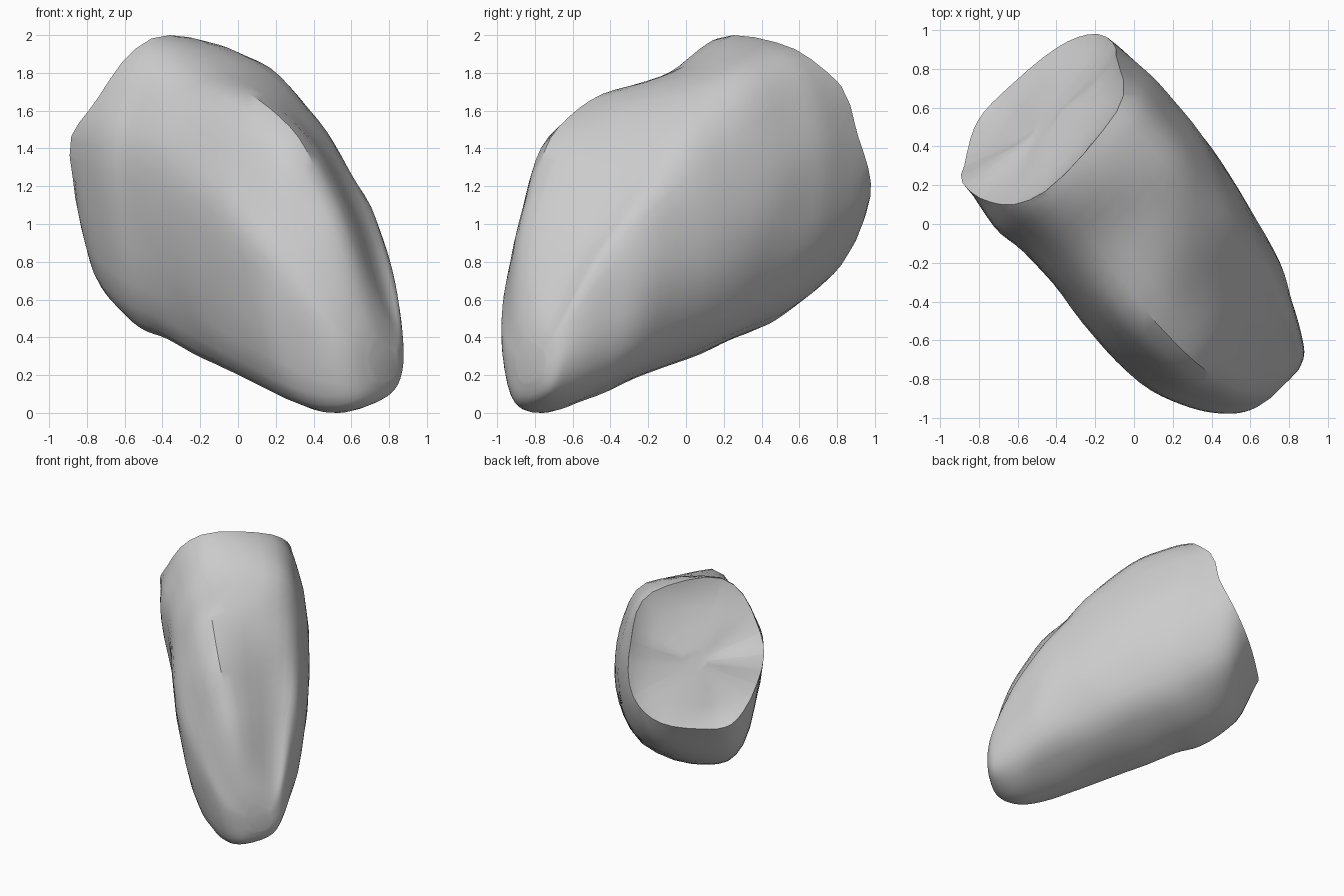
import bpy, bmesh
from math import exp
from mathutils import Vector, noise

cube = bpy.data.objects.get("Cube")
if cube:
    bpy.data.objects.remove(cube)

stone = bpy.data.materials.new("pale_grey_stone")
stone.use_nodes = True
stone.diffuse_color = (0.6, 0.6, 0.6, 1)
stone.node_tree.nodes["Principled BSDF"].inputs["Base Color"].default_value = (0.6, 0.6, 0.6, 1)


def spline(a, b, c, d, t):
    """Catmull-Rom blend between b and c."""
    return 0.5 * (2 * b + (c - a) * t + (2 * a - 5 * b + 4 * c - d) * t ** 2
                  + (3 * b - a - 3 * c + d) * t ** 3)


def place(h, w, z):
    """Turn length along the body, width and height into a position."""
    return Vector((w - h, w + h, z * 2 ** 0.5)) / 2 ** 0.5


# Sections: length, left edge, right edge, left crest, right crest, underside
sections = [
    (-1.13, -.14, .07, .38, .33, .16),
    (-1.10, -.25, .14, .56, .44, .06),
    (-1.02, -.36, .20, .90, .60, .01),
    (-.87, -.46, .28, 1.23, .90, .0),
    (-.67, -.54, .38, 1.51, 1.17, .05),
    (-.35, -.56, .47, 1.68, 1.53, .15),
    (0, -.52, .55, 1.76, 1.78, .26),
    (.3, -.50, .58, 1.92, 1.89, .36),
    (.5, -.51, .59, 1.98, 1.92, .43),
    (.77, -.45, .57, 1.98, 1.90, .60),
    (.93, -.36, .50, 1.95, 1.85, .90),
    (1.1, -.3, .42, 1.9, 1.8, 1.2),
]


def section_ring(h, left, right, crest_l, crest_r, low):
    """Closed smooth loop round one section."""
    width, tall = right - left, (crest_l + crest_r) / 2 - low
    pts = [(left, low + tall * .55), (left + width * .05, low + tall * .8),
           (left + width * .28, crest_l), (right - width * .22, crest_r),
           (right - width * .03, low + tall * .76), (right, low + tall * .42),
           (right - width * .17, low + tall * .13), (left + width * .4, low),
           (left + width * .14, low + tall * .1)]
    pts = [place(h, w, z) for w, z in pts]
    n = len(pts)
    return [spline(pts[i - 1], pts[i], pts[(i + 1) % n], pts[(i + 2) % n], k / 4)
            for i in range(n) for k in range(4)]


def bridge(bm, a, b):
    """Quads between two loops of equal length."""
    for j in range(len(a)):
        bm.faces.new((a[j - 1], a[j], b[j], b[j - 1]))


# Body: smooth loft through the sections
key = [section_ring(*s) for s in sections]
rings = []
last = len(key) - 1
for i in range(last):
    around = [key[max(0, i - 1)], key[i], key[i + 1], key[min(last, i + 2)]]
    for k in range(4):
        rings.append([spline(*p, k / 4) for p in zip(*around)])
rings.append(key[last])

bm = bmesh.new()
loops = [[bm.verts.new(p) for p in ring] for ring in rings]
for a, b in zip(loops, loops[1:]):
    bridge(bm, a, b)
bm.faces.new(loops[0])
bm.faces.new(list(reversed(loops[-1])))

# Gentle lumps
bmesh.ops.recalc_face_normals(bm, faces=bm.faces)
bm.normal_update()
for v in bm.verts:
    v.co += v.normal * 0.012 * noise.noise(v.co * 3.5)

# Broken end: slanted cut
normal = place(1, 0, .5).normalized()
cut = bmesh.ops.bisect_plane(bm, geom=bm.verts[:] + bm.edges[:] + bm.faces[:],
                             plane_co=place(.72, 0, 1.42), plane_no=normal, clear_outer=True)
edges = [e for e in cut["geom_cut"] if isinstance(e, bmesh.types.BMEdge)]
cap = bmesh.ops.contextual_create(bm, geom=edges)["faces"][0]
rim = list(cap.verts)
bm.faces.remove(cap)

# Chipped points standing out along the rim
for spot in (place(.77, -.46, 1.43), place(.64, .53, 1.68)):
    for v in rim:
        v.co += normal * .07 * exp(-(v.co - spot).length_squared / .03)

# Shallow scoop inside the rim, built as shrinking loops
centre = sum((v.co for v in rim), Vector()) / len(rim)
outer = rim
for size, depth in ((.88, .025), (.65, .04), (.4, .045), (.18, .045)):
    inner = []
    for v in rim:
        p = centre.lerp(v.co, size)
        inner.append(bm.verts.new(p - normal * (depth + .02 * noise.noise(p * 4))))
    bridge(bm, outer, inner)
    outer = inner
bm.faces.new(outer)
bmesh.ops.recalc_face_normals(bm, faces=bm.faces)

# Rest the stone on the ground
floor = min(v.co.z for v in bm.verts)
bmesh.ops.translate(bm, verts=bm.verts, vec=(0, 0, -floor))

mesh = bpy.data.meshes.new("broken_stone")
bm.to_mesh(mesh)
bm.free()
mesh.materials.append(stone)
body = bpy.data.objects.new("broken_stone", mesh)
bpy.context.collection.objects.link(body)
bpy.context.view_layer.objects.active = body
body.select_set(True)
bpy.ops.object.shade_smooth_by_angle(angle=0.6)
